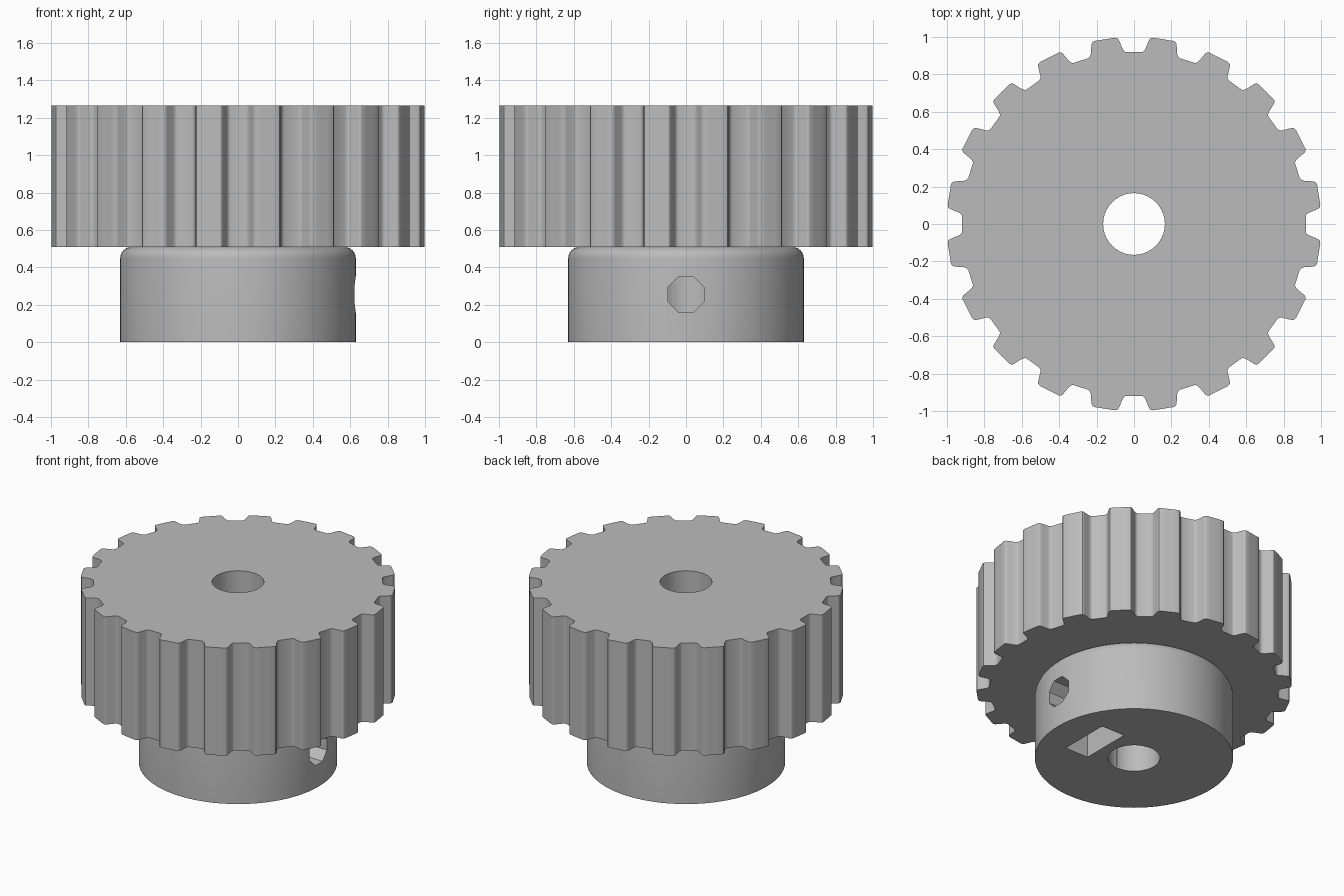
import bpy, bmesh, math
from mathutils import Matrix, Vector

cube = bpy.data.objects.get("Cube")
if cube:
    bpy.data.objects.remove(cube, do_unlink=True)

TEETH = 20
TIP_R, BORE_R, HUB_R = 1.0, 0.165, 0.63
HUB_TOP, TOP = 0.51, 1.265
FILLET = 0.063
SCREW_Z = 0.255

grey = bpy.data.materials.new("plain grey")
grey.use_nodes = True
COLOUR = (0.5, 0.5, 0.5, 1)
grey.diffuse_color = COLOUR
grey.node_tree.nodes["Principled BSDF"].inputs["Base Color"].default_value = COLOUR


def prism(name, outline, depth, matrix=Matrix()):
    """Extrude a closed 2D outline along local z, then place it."""
    bm = bmesh.new()
    face = bm.faces.new([bm.verts.new((x, y, 0)) for x, y in outline])
    ext = bmesh.ops.extrude_face_region(bm, geom=[face])
    verts = [g for g in ext["geom"] if isinstance(g, bmesh.types.BMVert)]
    bmesh.ops.translate(bm, verts=verts, vec=(0, 0, depth))
    bm.transform(matrix)
    return finish(name, bm)


def finish(name, bm):
    bmesh.ops.recalc_face_normals(bm, faces=bm.faces)
    mesh = bpy.data.meshes.new(name)
    bm.to_mesh(mesh)
    bm.free()
    mesh.materials.append(grey)
    obj = bpy.data.objects.new(name, mesh)
    bpy.context.collection.objects.link(obj)
    return obj


def ring(radius, sides, turn=0.0):
    return [(radius * math.cos(turn + math.tau * i / sides),
             radius * math.sin(turn + math.tau * i / sides)) for i in range(sides)]


def activate(obj):
    bpy.ops.object.select_all(action="DESELECT")
    obj.select_set(True)
    bpy.context.view_layer.objects.active = obj


def cut(obj, cutter):
    cutter.hide_render = True
    mod = obj.modifiers.new("cut", "BOOLEAN")
    mod.operation, mod.solver, mod.object = "DIFFERENCE", "EXACT", cutter
    activate(obj)
    bpy.ops.object.modifier_apply(modifier=mod.name)
    bpy.data.objects.remove(cutter, do_unlink=True)


# Toothed rim: rounded groove (radius, half width), repeated around the circle
half_groove = [(0.919, 0.040), (0.921, 0.047), (0.926, 0.054), (0.936, 0.061),
               (0.978, 0.078), (0.988, 0.083), (0.994, 0.090), (0.996, 0.102)]
groove = [(r, -w) for r, w in reversed(half_groove)] + half_groove
outline = []
for i in range(TEETH):
    a = math.tau * i / TEETH
    turn = Matrix.Rotation(a, 2)
    outline += [tuple(turn @ Vector(p)) for p in groove]
    for k in (0.42, 0.5, 0.58):
        b = a + k * math.tau / TEETH
        outline.append((TIP_R * math.cos(b), TIP_R * math.sin(b)))
toothed_wheel = prism("toothed_wheel", outline, TOP - HUB_TOP,
                      Matrix.Translation((0, 0, HUB_TOP)))

# Hub: revolved profile with a rounded top edge
profile = [(0, 0), (HUB_R, 0)]
for i in range(7):
    a = math.pi / 2 * i / 6
    profile.append((HUB_R - FILLET + FILLET * math.cos(a),
                    HUB_TOP - FILLET + FILLET * math.sin(a)))
profile.append((0, HUB_TOP))
bm = bmesh.new()
points = [bm.verts.new((r, 0, z)) for r, z in profile]
edges = [bm.edges.new(pair) for pair in zip(points, points[1:])]
bmesh.ops.spin(bm, geom=points + edges, cent=(0, 0, 0), axis=(0, 0, 1),
               angle=math.tau, steps=72)
bmesh.ops.remove_doubles(bm, verts=bm.verts, dist=1e-5)
hub = finish("hub", bm)

# Shaft bore through both parts
for part in (toothed_wheel, hub):
    cut(part, prism("bore_cutter", ring(BORE_R, 40), 2,
                    Matrix.Translation((0, 0, -0.3))))

# Local axes for side cuts: x -> world y, y -> world z, depth -> world x
sideways = Matrix(((0, 0, 1, 0), (1, 0, 0, 0), (0, 1, 0, 0), (0, 0, 0, 1)))

# Octagonal set-screw hole from the left side into the bore
cut(hub, prism("screw_cutter", ring(0.103, 8, math.pi / 8), 0.8,
               Matrix.Translation((0.05, 0, SCREW_Z)) @ sideways))

# Nut slot open at the bottom, with a pointed roof
W = 0.18
slot = [(-W, -0.1), (W, -0.1), (W, SCREW_Z + W * 0.577),
        (0, SCREW_Z + W * 1.155), (-W, SCREW_Z + W * 0.577)]
cut(hub, prism("nut_cutter", slot, 0.18,
               Matrix.Translation((0.235, 0, 0)) @ sideways))

for part in (toothed_wheel, hub):
    activate(part)
    bpy.ops.object.shade_smooth_by_angle(angle=math.radians(30))
